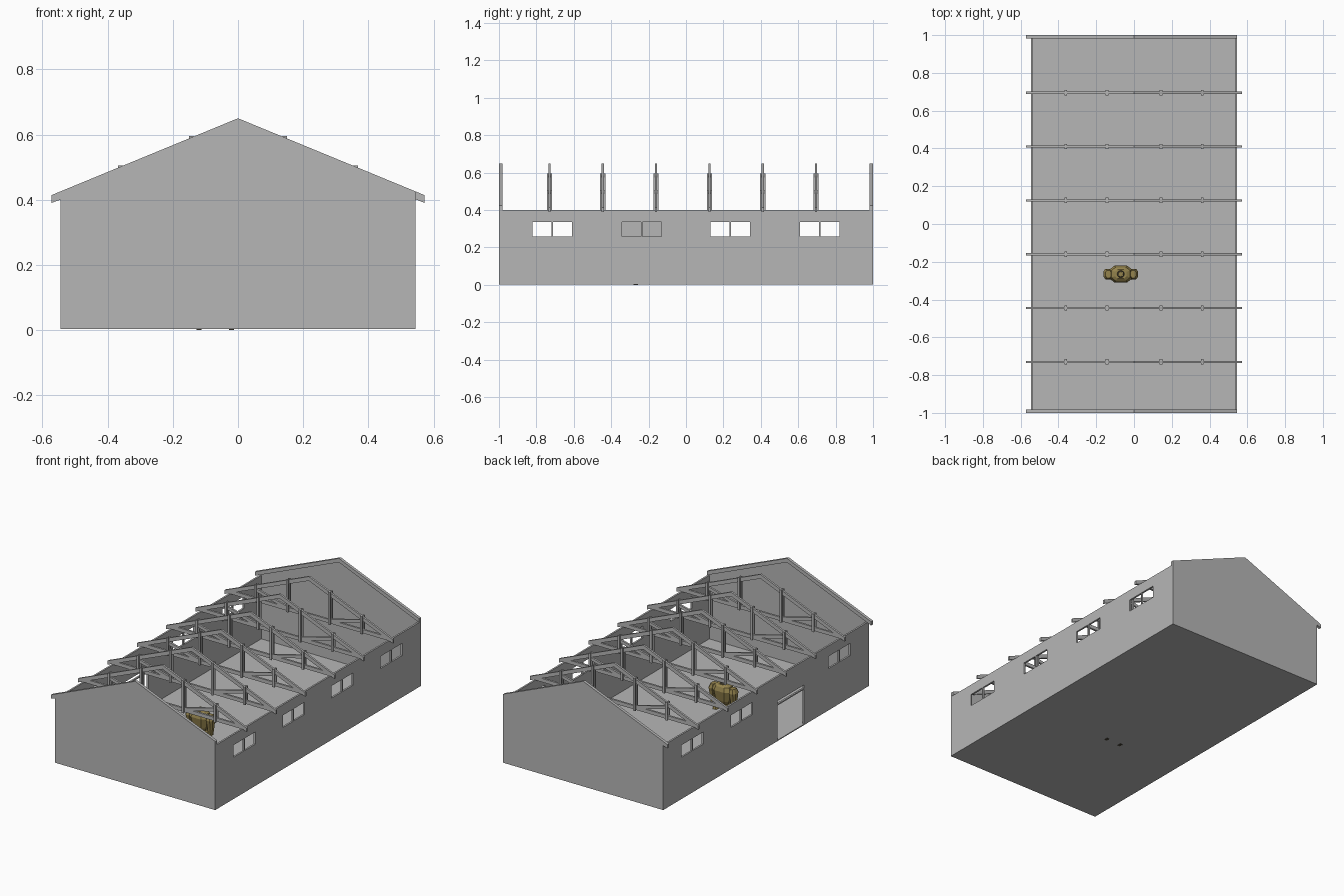
import bpy
import bmesh
import math
from mathutils import Vector, Matrix

if "Cube" in bpy.data.objects:
    bpy.data.objects.remove(bpy.data.objects["Cube"])


def material(name, r, g, b):
    m = bpy.data.materials.new(name)
    m.use_nodes = True
    m.diffuse_color = (r, g, b, 1)
    m.node_tree.nodes["Principled BSDF"].inputs["Base Color"].default_value = (r, g, b, 1)
    return m


GREY = material("plain grey", 0.47, 0.47, 0.47)
OLIVE = material("olive armour", 0.30, 0.23, 0.075)
DARK = material("dark joints", 0.07, 0.06, 0.04)

W, L, EAVE, RIDGE = 0.545, 1.0, 0.40, 0.65
SLOPE = 0.412
BASE = 0.003
T = 0.011


def finish(name, bm, mat):
    bmesh.ops.recalc_face_normals(bm, faces=bm.faces)
    me = bpy.data.meshes.new(name)
    bm.to_mesh(me)
    bm.free()
    me.materials.append(mat)
    ob = bpy.data.objects.new(name, me)
    bpy.context.collection.objects.link(ob)
    return ob


def add_box(bm, lo, hi):
    lo, hi = Vector(lo), Vector(hi)
    mat = Matrix.Translation((lo + hi) / 2) @ Matrix.Diagonal((*(hi - lo), 1))
    bmesh.ops.create_cube(bm, size=1, matrix=mat)


def add_prism(bm, profile, y0, y1):
    """Extrude an x-z outline from y0 to y1."""
    face = bm.faces.new([bm.verts.new((x, y0, z)) for x, z in profile])
    out = bmesh.ops.extrude_face_region(bm, geom=[face])["geom"]
    bmesh.ops.translate(bm, vec=(0, y1 - y0, 0),
                        verts=[v for v in out if isinstance(v, bmesh.types.BMVert)])


def add_loft(bm, rings):
    """Skin rings (cx, cy, z, half x, half y) of chamfered rectangles."""
    loops = []
    for cx, cy, z, hx, hy in rings:
        corners = [(1, -.5), (1, .5), (.55, 1), (-.55, 1),
                   (-1, .5), (-1, -.5), (-.55, -1), (.55, -1)]
        loops.append([bm.verts.new((cx + a * hx, cy + b * hy, z)) for a, b in corners])
    for low, up in zip(loops, loops[1:]):
        for i in range(len(low)):
            j = (i + 1) % len(low)
            bm.faces.new((low[i], low[j], up[j], up[i]))
    bm.faces.new(loops[0])
    bm.faces.new(loops[-1])


def roof(x):
    return RIDGE - SLOPE * abs(x)


# Floor slab
bm = bmesh.new()
add_box(bm, (-W, -L, BASE), (W, L, BASE + 0.006))
finish("floor", bm, GREY)


# Long walls with cut openings
def side_wall(name, side, openings):
    ys = sorted({-L, L} | {y for o in openings for y in o[:2]})
    zs = sorted({BASE, EAVE} | {z for o in openings for z in o[2:]})
    bm = bmesh.new()
    for y0, y1 in zip(ys, ys[1:]):
        for z0, z1 in zip(zs, zs[1:]):
            y, z = (y0 + y1) / 2, (z0 + z1) / 2
            if any(a < y < b and c < z < d for a, b, c, d in openings):
                continue
            bm.faces.new([bm.verts.new((side * (W - T / 2), *p))
                          for p in ((y0, z0), (y1, z0), (y1, z1), (y0, z1))])
    bmesh.ops.remove_doubles(bm, verts=bm.verts, dist=1e-5)
    ob = finish(name, bm, GREY)
    mod = ob.modifiers.new("thickness", "SOLIDIFY")
    mod.thickness, mod.offset = T, 0


def window(yc):
    return [(yc - 0.105, yc - 0.004, 0.26, 0.335), (yc + 0.004, yc + 0.105, 0.26, 0.335)]


centres = (-0.715, -0.237, 0.237, 0.715)
side_wall("left_wall", 1, [o for c in centres for o in window(c)])
DOOR = (-0.37, -0.11, BASE, 0.25)
side_wall("right_wall", -1, [o for c in centres if c != -0.237 for o in window(c)] + [DOOR])

# Rail across the doorway
bm = bmesh.new()
add_box(bm, (-W, DOOR[0], 0.222), (-W + T, DOOR[1], 0.23))
finish("door_rail", bm, GREY)

# Gable walls, with an eave tail on one side
for name, s in (("front_gable", -1), ("back_gable", 1)):
    bm = bmesh.new()
    outline = [(-W, BASE), (W, BASE), (W, roof(W)), (0, RIDGE),
               (-0.573, roof(0.573)), (-0.573, 0.39), (-W, EAVE)]
    add_prism(bm, outline, s * L, s * (L - T))
    for side in (-1, 1):
        end = side * (0.573 if side < 0 else W)
        add_prism(bm, [(0, RIDGE), (end, roof(end)), (end, roof(end) - 0.024), (0, RIDGE - 0.024)],
                  s * (L - T), s * (L - 0.018))
    finish(name, bm, GREY)


# Roof trusses: rafters, tie beam, paired posts and braces
def truss(name, y):
    bm = bmesh.new()
    h = 0.006
    for s in (-1, 1):
        e = 0.573
        add_prism(bm, [(0, RIDGE), (s * e, roof(e)), (s * e, roof(e) - 0.024),
                       (0, RIDGE - 0.026)], y - h, y + h)
        for x in (0.143, 0.362):
            for d in (-1, 1):
                y0, y1 = sorted((y + d * h, y + d * 0.014))
                add_box(bm, (s * x - 0.007, y0, EAVE - 0.005),
                        (s * x + 0.007, y1, roof(x) + 0.004))
        add_prism(bm, [(s * 0.362, roof(0.362) - 0.02), (s * 0.362, roof(0.362) - 0.04),
                       (s * 0.143, EAVE + 0.005), (s * 0.143, EAVE + 0.025)], y - h, y + h)
    add_box(bm, (-W, y - h, EAVE), (W, y + h, EAVE + 0.022))
    finish(name, bm, GREY)


for i in range(6):
    truss(f"truss_{i + 1}", -0.73 + i * 0.285)

# Armoured walker standing inside
CX, CY = -0.07, -0.265
bm = bmesh.new()
add_loft(bm, [(CX, CY, 0.05, 0.035, 0.025), (CX, CY, 0.08, 0.05, 0.035),
              (CX, CY, 0.14, 0.062, 0.044), (CX, CY, 0.165, 0.05, 0.036),
              (CX, CY, 0.175, 0.03, 0.024)])
finish("walker_body", bm, OLIVE)

bm = bmesh.new()
for s in (-1, 1):
    x = CX + s * 0.07
    add_loft(bm, [(x, CY, 0.04, 0.012, 0.014), (x, CY, 0.09, 0.018, 0.02),
                  (x, CY, 0.135, 0.021, 0.028), (x - s * 0.004, CY, 0.16, 0.014, 0.02)])
finish("walker_arms", bm, OLIVE)

bm = bmesh.new()
for s in (-1, 1):
    x = CX + s * 0.05
    add_loft(bm, [(x, CY - 0.004, 0.006, 0.017, 0.026), (x, CY, 0.022, 0.014, 0.018),
                  (x - s * 0.012, CY, 0.06, 0.02, 0.022)])
finish("walker_legs", bm, OLIVE)

bm = bmesh.new()
for s in (-1, 1):
    x = CX + s * 0.05
    add_box(bm, (x - 0.008, CY - 0.015, 0), (x + 0.008, CY + 0.008, 0.01))
finish("walker_soles", bm, DARK)

# Round hatch on top
for name, r, z, mat in (("walker_collar", 0.021, 0.176, DARK), ("walker_head", 0.016, 0.182, OLIVE)):
    bm = bmesh.new()
    bmesh.ops.create_cone(bm, cap_ends=True, segments=12, radius1=r, radius2=r * 0.8,
                          depth=0.014, matrix=Matrix.Translation((CX, CY, z)))
    finish(name, bm, mat)
